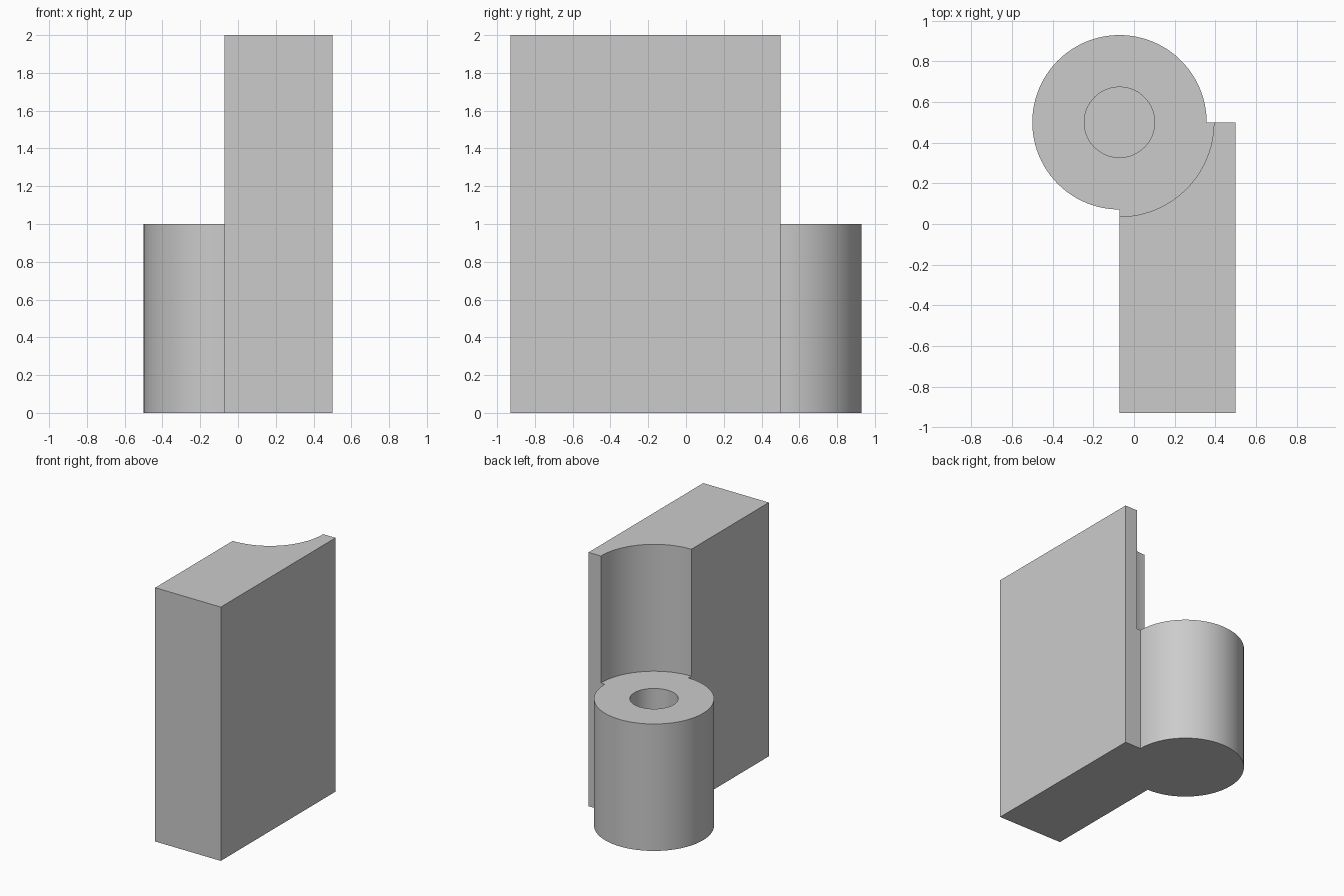
import bpy
import math

cube = bpy.data.objects.get("Cube")
if cube:
    bpy.data.objects.remove(cube, do_unlink=True)

# Shared dimensions: the barrel axis sits on a vertical corner edge of the leaf
AXIS_X, AXIS_Y = -0.0714, 0.5
BARREL_R, CLEARANCE_R, BORE_R = 0.4286, 0.464, 0.173
LEAF_RIGHT, LEAF_FRONT = 0.5, -0.9286
HEIGHT, BARREL_H, BORE_FLOOR = 2.0, 1.0, 0.2

grey = bpy.data.materials.new("plain grey")
grey.use_nodes = True
grey.diffuse_color = (0.6, 0.6, 0.6, 1)
grey.node_tree.nodes["Principled BSDF"].inputs["Base Color"].default_value = grey.diffuse_color


def cylinder(name, radius, bottom, top):
    """Upright cylinder on the barrel axis."""
    bpy.ops.mesh.primitive_cylinder_add(
        vertices=96, radius=radius, depth=top - bottom,
        location=(AXIS_X, AXIS_Y, (bottom + top) / 2))
    obj = bpy.context.object
    obj.name = name
    obj.data.materials.append(grey)
    return obj


def combine(target, tool, operation):
    """Apply a boolean with the tool, then discard the tool."""
    mod = target.modifiers.new(tool.name, 'BOOLEAN')
    mod.operation = operation
    mod.solver = 'EXACT'
    mod.object = tool
    bpy.ops.object.select_all(action='DESELECT')
    target.select_set(True)
    bpy.context.view_layer.objects.active = target
    bpy.ops.object.modifier_apply(modifier=mod.name)
    bpy.data.objects.remove(tool, do_unlink=True)


# Flat hinge leaf
bpy.ops.mesh.primitive_cube_add(
    size=1, location=((AXIS_X + LEAF_RIGHT) / 2, (LEAF_FRONT + AXIS_Y) / 2, HEIGHT / 2))
hinge = bpy.context.object
hinge.name = "hinge_leaf_with_barrel"
hinge.scale = (LEAF_RIGHT - AXIS_X, AXIS_Y - LEAF_FRONT, HEIGHT)
bpy.ops.object.transform_apply(location=True, rotation=False, scale=True)
hinge.data.materials.append(grey)

# Clearance for the mating barrel, lower barrel, blind pin bore
combine(hinge, cylinder("clearance_cutter", CLEARANCE_R, BARREL_H, HEIGHT + 0.2), 'DIFFERENCE')
combine(hinge, cylinder("barrel", BARREL_R, 0, BARREL_H), 'UNION')
combine(hinge, cylinder("bore_cutter", BORE_R, BORE_FLOOR, BARREL_H + 0.2), 'DIFFERENCE')

# Smooth the curved walls, keep the corners crisp
bpy.ops.object.shade_smooth_by_angle(angle=math.radians(30))
